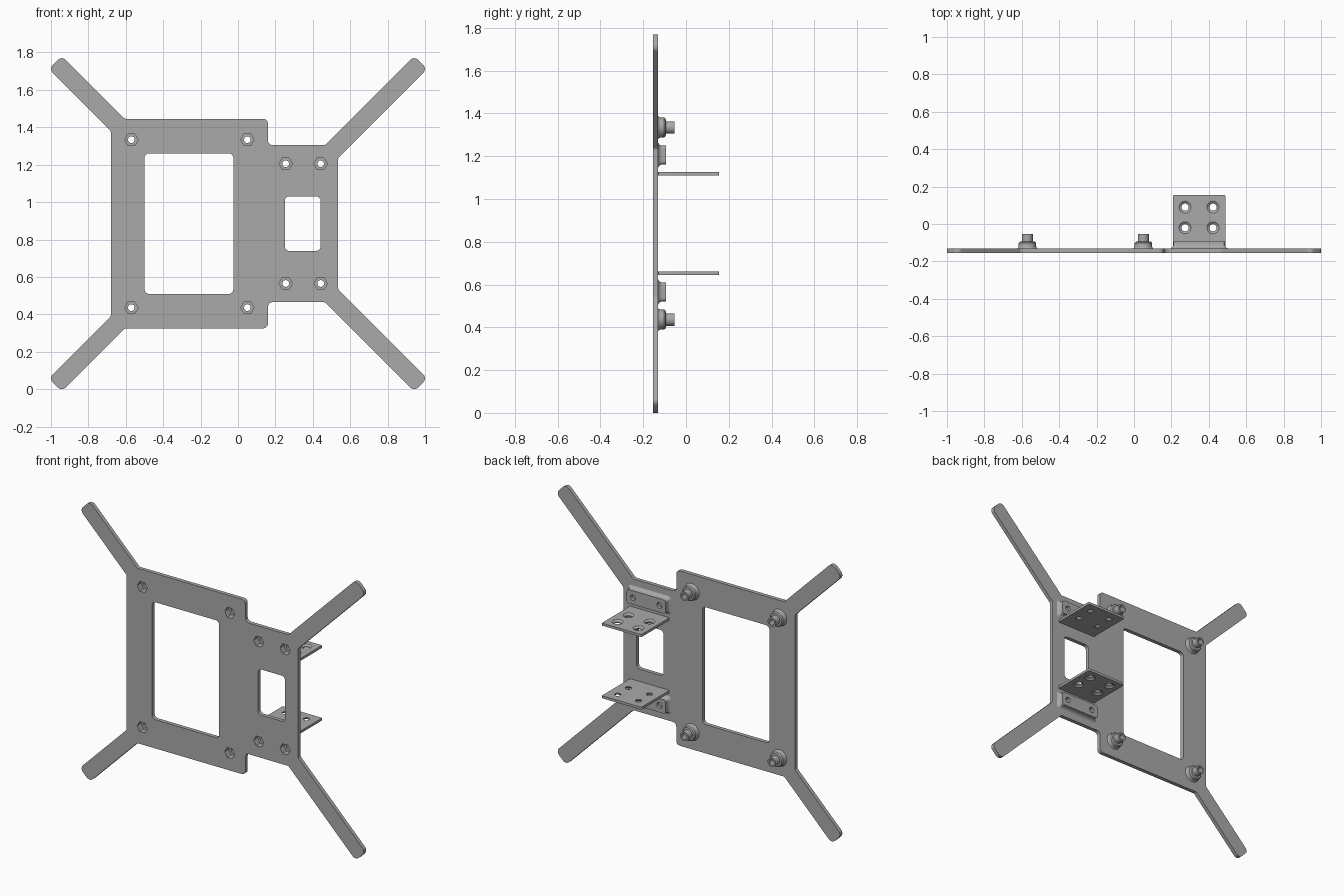
import bpy, bmesh, math
from mathutils import Vector

if "Cube" in bpy.data.objects:
    bpy.data.objects.remove(bpy.data.objects["Cube"], do_unlink=True)

MID = 0.885                      # height of the mirror line
FRONT, BACK = -0.155, -0.13      # faces of the plate

grey = bpy.data.materials.new("grey_plastic")
grey.use_nodes = True
grey.diffuse_color = (0.4, 0.4, 0.4, 1)
grey.node_tree.nodes["Principled BSDF"].inputs["Base Color"].default_value = (0.4, 0.4, 0.4, 1)


def rounded(corners, steps=6):
    """Closed outline from (u, v, radius) corners."""
    out, n = [], len(corners)
    for i, (u, v, r) in enumerate(corners):
        p = Vector((u, v))
        d1 = (Vector(corners[i - 1][:2]) - p).normalized()
        d2 = (Vector(corners[(i + 1) % n][:2]) - p).normalized()
        half = d1.angle(d2) / 2
        t = r / math.tan(half)
        centre = p + (d1 + d2).normalized() * r / math.sin(half)
        a, b = p + d1 * t - centre, p + d2 * t - centre
        for k in range(steps + 1):
            out.append(centre + a.lerp(b, k / steps).normalized() * r)
    return out


def box(u0, u1, v0, v1, r, grow=0):
    u0, u1, v0, v1 = u0 - grow, u1 + grow, v0 - grow, v1 + grow
    return rounded([(u0, v0, r), (u1, v0, r), (u1, v1, r), (u0, v1, r)])


def ring(u, v, r, n=32):
    return [Vector((u + r * math.cos(k * math.tau / n), v + r * math.sin(k * math.tau / n)))
            for k in range(n)]


def wall(p, d):                  # outline in x-z, depth along y
    return (p.x, d, p.y + MID)


def flat(p, d):                  # outline in x-y, depth along z
    return (p.x, p.y, d + MID)


def loft(name, solids, place=wall):
    """Each solid is a stack of (depth, outline) layers."""
    bm = bmesh.new()
    for layers in solids:
        rows = [[bm.verts.new(place(p, d)) for p in pts] for d, pts in layers]
        n = len(rows[0])
        for lo, hi in zip(rows, rows[1:]):
            for i in range(n):
                bm.faces.new((lo[i], lo[(i + 1) % n], hi[(i + 1) % n], hi[i]))
        bm.faces.new(rows[0][::-1])
        bm.faces.new(rows[-1])
    bmesh.ops.recalc_face_normals(bm, faces=bm.faces)
    mesh = bpy.data.meshes.new(name)
    bm.to_mesh(mesh)
    bm.free()
    mesh.materials.append(grey)
    obj = bpy.data.objects.new(name, mesh)
    bpy.context.collection.objects.link(obj)
    return obj


def finish(obj, *cutters):
    for o in bpy.context.selected_objects:
        o.select_set(False)
    obj.select_set(True)
    bpy.context.view_layer.objects.active = obj
    for c in cutters:
        c.hide_render = True
        mod = obj.modifiers.new("cut", "BOOLEAN")
        mod.operation, mod.solver, mod.object = "DIFFERENCE", "EXACT", c
        bpy.ops.object.modifier_apply(modifier=mod.name)
    bpy.ops.object.shade_smooth_by_angle(angle=math.radians(30))


# Fastener positions
boss_spots = [(x, z) for x in (-0.57, 0.05) for z in (-0.449, 0.449)]
pad_spots = [(x, z) for x in (0.255, 0.442) for z in (-0.32, 0.32)]
spots = boss_spots + pad_spots

# Cutters: nut pockets, bores, windows
pockets = loft("nut_pocket_cutter", [[(FRONT - 0.05, ring(x, z, 0.036, 6)),
                                      (-0.115, ring(x, z, 0.036, 6))] for x, z in spots])
bores = loft("bore_cutter", [[(-0.3, ring(x, z, 0.018)), (0, ring(x, z, 0.018))]
                             for x, z in spots])
windows = loft("window_cutter", [[(-0.3, pts), (0, pts)] for pts in (
    box(-0.5, -0.025, -0.376, 0.376, 0.025), box(0.25, 0.442, -0.146, 0.146, 0.025))])

# Plate with four diagonal arms, mirrored top to bottom
upper = [(0.535, 0.35, 0.02), (1.012, 0.827, 0.03), (0.942, 0.897, 0.03), (0.465, 0.42, 0.02),
         (0.16, 0.42, 0.025), (0.16, 0.56, 0.025), (-0.605, 0.56, 0.02),
         (-0.942, 0.897, 0.03), (-1.012, 0.827, 0.03), (-0.68, 0.495, 0.02)]
outline = rounded(upper + [(x, -z, r) for x, z, r in reversed(upper)])
finish(loft("mounting_plate", [[(FRONT, outline), (BACK, outline)]]), windows, pockets)

# Stepped round bosses on the back
steps = [(BACK, 0.053), (-0.126, 0.049), (-0.12, 0.047), (-0.102, 0.047), (-0.095, 0.041),
         (-0.094, 0.029), (-0.053, 0.029)]
finish(loft("standoff_bosses", [[(d, ring(x, z, r)) for d, r in steps] for x, z in boss_spots]),
       pockets, bores)

# Bracket pads with a flared foot
flare = [(BACK, 0.014), (-0.126, 0.007), (-0.121, 0.003), (-0.114, 0), (-0.094, 0)]
pads = [[(d, box(0.21, 0.486, s * 0.32 - 0.044, s * 0.32 + 0.044, 0.015, g)) for d, g in flare]
        for s in (-1, 1)]
finish(loft("bracket_pads", pads), pockets, bores)

# Shelves, with holes countersunk on the outer faces
shelf = box(0.208, 0.488, BACK, 0.155, 0.006)
holes = [(x, y) for x in (0.273, 0.422) for y in (-0.02, 0.09)]
shelf_bores = loft("shelf_bore_cutter", [[(-0.4, ring(x, y, 0.019)), (0.4, ring(x, y, 0.019))]
                                         for x, y in holes], flat)
for s, name in ((1, "upper_shelf"), (-1, "lower_shelf")):
    sinks = loft("countersink_cutter", [[(s * 0.231, ring(x, y, 0.019)), (s * 0.2405, ring(x, y, 0.032)),
                                         (s * 0.26, ring(x, y, 0.032))] for x, y in holes], flat)
    finish(loft(name, [[(s * 0.2245, shelf), (s * 0.2405, shelf)]], flat), shelf_bores, sinks)
    bpy.data.objects.remove(sinks, do_unlink=True)

for cutter in (pockets, bores, windows, shelf_bores):
    bpy.data.objects.remove(cutter, do_unlink=True)
